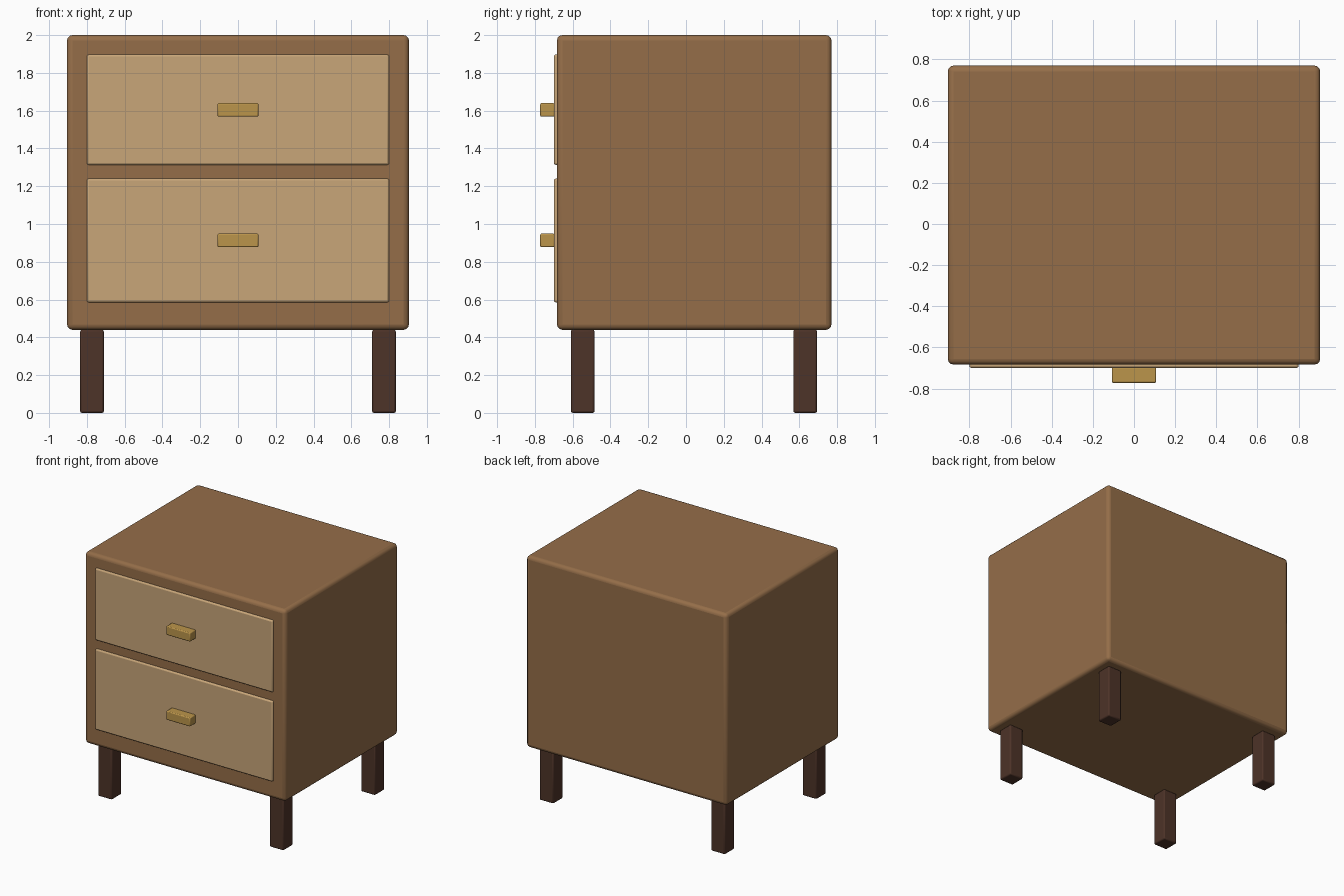
import bpy
import bmesh
from math import radians
from mathutils import Vector

if "Cube" in bpy.data.objects:
    bpy.data.objects.remove(bpy.data.objects["Cube"])


def material(name, rgb):
    m = bpy.data.materials.new(name)
    m.diffuse_color = (*rgb, 1.0)
    m.use_nodes = True
    m.node_tree.nodes["Principled BSDF"].inputs["Base Color"].default_value = m.diffuse_color
    return m


WOOD = material("walnut_wood", (0.30, 0.155, 0.066))
FRONT = material("light_wood", (0.58, 0.38, 0.19))
DARK = material("dark_wood", (0.075, 0.033, 0.021))
BRASS = material("brass", (0.50, 0.30, 0.07))


def box(name, lo, hi, bevel, segments, mat):
    """Rounded box spanning the corners lo..hi."""
    lo, hi = Vector(lo), Vector(hi)
    mesh = bpy.data.meshes.new(name)
    bm = bmesh.new()
    bmesh.ops.create_cube(bm, size=1)
    bmesh.ops.scale(bm, vec=hi - lo, verts=bm.verts)
    bm.to_mesh(mesh)
    bm.free()
    mesh.materials.append(mat)
    ob = bpy.data.objects.new(name, mesh)
    ob.location = (lo + hi) / 2
    bpy.context.collection.objects.link(ob)
    mod = ob.modifiers.new("rounded_edges", 'BEVEL')
    mod.width = bevel
    mod.segments = segments
    bpy.context.view_layer.objects.active = ob
    ob.select_set(True)
    bpy.ops.object.shade_smooth_by_angle(angle=radians(35))
    ob.select_set(False)
    return ob


# Cabinet body
box("cabinet_body", (-0.905, -0.683, 0.44), (0.905, 0.77, 2.0), 0.028, 3, WOOD)

# Drawer fronts, each with a bar handle
for label, z0, z1, hz in (("lower", 0.585, 1.24, 0.913), ("upper", 1.313, 1.897, 1.604)):
    box(f"{label}_drawer_front", (-0.80, -0.70, z0), (0.80, -0.66, z1), 0.01, 2, FRONT)
    box(f"{label}_handle", (-0.108, -0.772, hz - 0.036), (0.108, -0.695, hz + 0.036),
        0.007, 2, BRASS)

# Four legs
for side, x in (("left", -0.773), ("right", 0.773)):
    for end, y in (("front", -0.547), ("back", 0.631)):
        box(f"{end}_{side}_leg", (x - 0.063, y - 0.063, 0.0),
            (x + 0.063, y + 0.063, 0.44), 0.01, 2, DARK)
